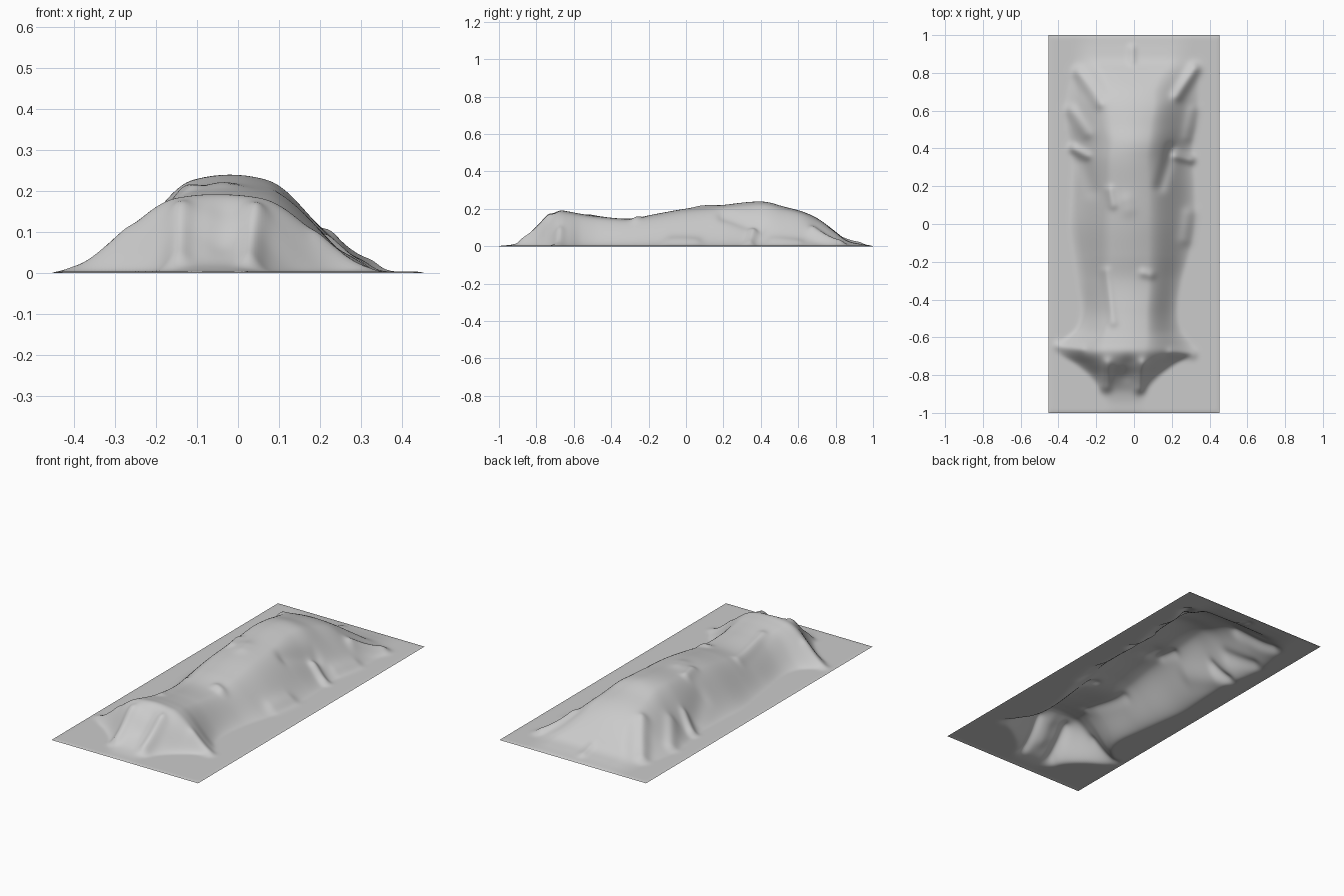
import bpy, bmesh, math
from mathutils import Vector

# Body stations: y, ridge height, left foot, left crest, right crest, right foot
STATIONS = [
    (-1.00, 0.000, -0.17, -0.09, 0.00, 0.06),
    (-0.93, 0.006, -0.17, -0.11, 0.00, 0.06),
    (-0.87, 0.026, -0.19, -0.13, 0.02, 0.08),
    (-0.80, 0.085, -0.24, -0.14, 0.03, 0.14),
    (-0.74, 0.150, -0.31, -0.15, 0.05, 0.22),
    (-0.68, 0.188, -0.40, -0.16, 0.06, 0.32),
    (-0.63, 0.183, -0.39, -0.15, 0.07, 0.30),
    (-0.56, 0.170, -0.31, -0.14, 0.07, 0.25),
    (-0.46, 0.156, -0.28, -0.12, 0.07, 0.23),
    (-0.30, 0.145, -0.30, -0.12, 0.08, 0.25),
    (-0.16, 0.170, -0.32, -0.12, 0.08, 0.29),
    (0.00, 0.198, -0.34, -0.12, 0.08, 0.32),
    (0.20, 0.218, -0.33, -0.12, 0.08, 0.32),
    (0.34, 0.234, -0.33, -0.12, 0.07, 0.31),
    (0.43, 0.234, -0.34, -0.11, 0.08, 0.31),
    (0.52, 0.210, -0.36, -0.12, 0.09, 0.33),
    (0.63, 0.180, -0.36, -0.13, 0.11, 0.34),
    (0.71, 0.142, -0.35, -0.13, 0.11, 0.34),
    (0.80, 0.075, -0.33, -0.16, 0.15, 0.34),
    (0.86, 0.028, -0.32, -0.20, 0.20, 0.34),
    (0.93, 0.010, -0.32, -0.20, 0.20, 0.33),
    (1.00, 0.000, -0.32, -0.20, 0.20, 0.33),
]

# Cloth folds: x0, y0, x1, y1, width, height
FOLDS = [
    (-0.29, 0.80, -0.18, 0.64, 0.030, 0.022),
    (0.32, 0.82, 0.23, 0.68, 0.030, 0.030),
    (-0.33, 0.60, -0.25, 0.48, 0.030, 0.018),
    (0.31, 0.60, 0.28, 0.46, 0.030, 0.012),
    (-0.32, 0.40, -0.25, 0.36, 0.022, 0.025),
    (0.30, 0.34, 0.22, 0.36, 0.022, 0.025),
    (0.20, 0.40, 0.14, 0.20, 0.030, -0.018),
    (-0.27, 0.32, -0.22, 0.18, 0.040, -0.012),
    (-0.13, 0.18, -0.11, 0.10, 0.022, 0.014),
    (-0.04, 0.12, -0.03, 0.08, 0.040, 0.008),
    (0.29, 0.05, 0.27, -0.08, 0.035, 0.014),
    (0.05, -0.26, 0.09, -0.27, 0.022, 0.014),
    (-0.15, -0.25, -0.11, -0.52, 0.022, 0.012),
    (-0.40, -0.645, -0.28, -0.66, 0.022, 0.014),
    (0.31, -0.69, 0.20, -0.68, 0.022, 0.014),
    (-0.15, -0.86, -0.14, -0.74, 0.028, 0.026),
    (0.03, -0.87, 0.045, -0.74, 0.025, 0.026),
    (-0.04, -0.80, -0.03, -0.74, 0.040, -0.016),
    (-0.01, 0.93, -0.01, 0.86, 0.018, 0.012),
]


def station_at(y):
    """Catmull-Rom blend of the stations."""
    n = len(STATIONS)
    i = max(k for k in range(n - 1) if STATIONS[k][0] <= y + 1e-6)
    p1, p2 = STATIONS[i], STATIONS[i + 1]
    p0, p3 = STATIONS[max(i - 1, 0)], STATIONS[min(i + 2, n - 1)]
    t = (y - p1[0]) / (p2[0] - p1[0])
    out = []
    for k in range(1, 6):
        m1 = (p2[k] - p0[k]) / (p2[0] - p0[0]) * (p2[0] - p1[0])
        m2 = (p3[k] - p1[k]) / (p3[0] - p1[0]) * (p2[0] - p1[0])
        out.append((2*t**3 - 3*t*t + 1) * p1[k] + (t**3 - 2*t*t + t) * m1
                   + (3*t*t - 2*t**3) * p2[k] + (t**3 - t*t) * m2)
    return out


def height(x, y, station):
    ridge, lf, lc, rc, rf = station
    mid = (lc + rc) / 2
    foot, crest = (lf, lc) if x < mid else (rf, rc)
    # Slope blends into a gently domed crest
    t = (x - foot) / (crest - foot)
    t = min(max(t, 0), 1)
    slope = 0.4 * t + 0.6 * t * t * (3 - 2 * t)
    u = min(abs(x - mid) / max(abs(crest - mid), 0.01), 1)
    z = ridge * slope * (1 - 0.06 * u * u)
    # Folds fade out at the ends
    p = Vector((x, y))
    for x0, y0, x1, y1, w, h in FOLDS:
        a, b = Vector((x0, y0)), Vector((x1, y1))
        d = b - a
        s = min(max((p - a).dot(d) / d.length_squared, 0), 1)
        z += h * math.exp(-((p - a - d * s).length / w) ** 2)
    return max(z, 0) + 0.003


# Draped sheet
NX, NY = 108, 240
bm = bmesh.new()
rows = []
for j in range(NY + 1):
    y = -1 + 2 * j / NY
    st = station_at(y)
    row = []
    for i in range(NX + 1):
        x = -0.453 + 0.906 * i / NX
        edge = i in (0, NX) or j in (0, NY)
        row.append(bm.verts.new((x, y, 0.0 if edge else height(x, y, st))))
    rows.append(row)
for j in range(NY):
    for i in range(NX):
        bm.faces.new((rows[j][i], rows[j][i+1], rows[j+1][i+1], rows[j+1][i]))
for _ in range(4):
    bmesh.ops.smooth_vert(bm, verts=[v for v in bm.verts if not v.is_boundary],
                          factor=0.5, use_axis_z=True)
for f in bm.faces:
    f.smooth = True
mesh = bpy.data.meshes.new("draped_sheet")
bm.to_mesh(mesh)
bm.free()
sheet = bpy.data.objects.new("draped_sheet", mesh)
bpy.context.collection.objects.link(sheet)
